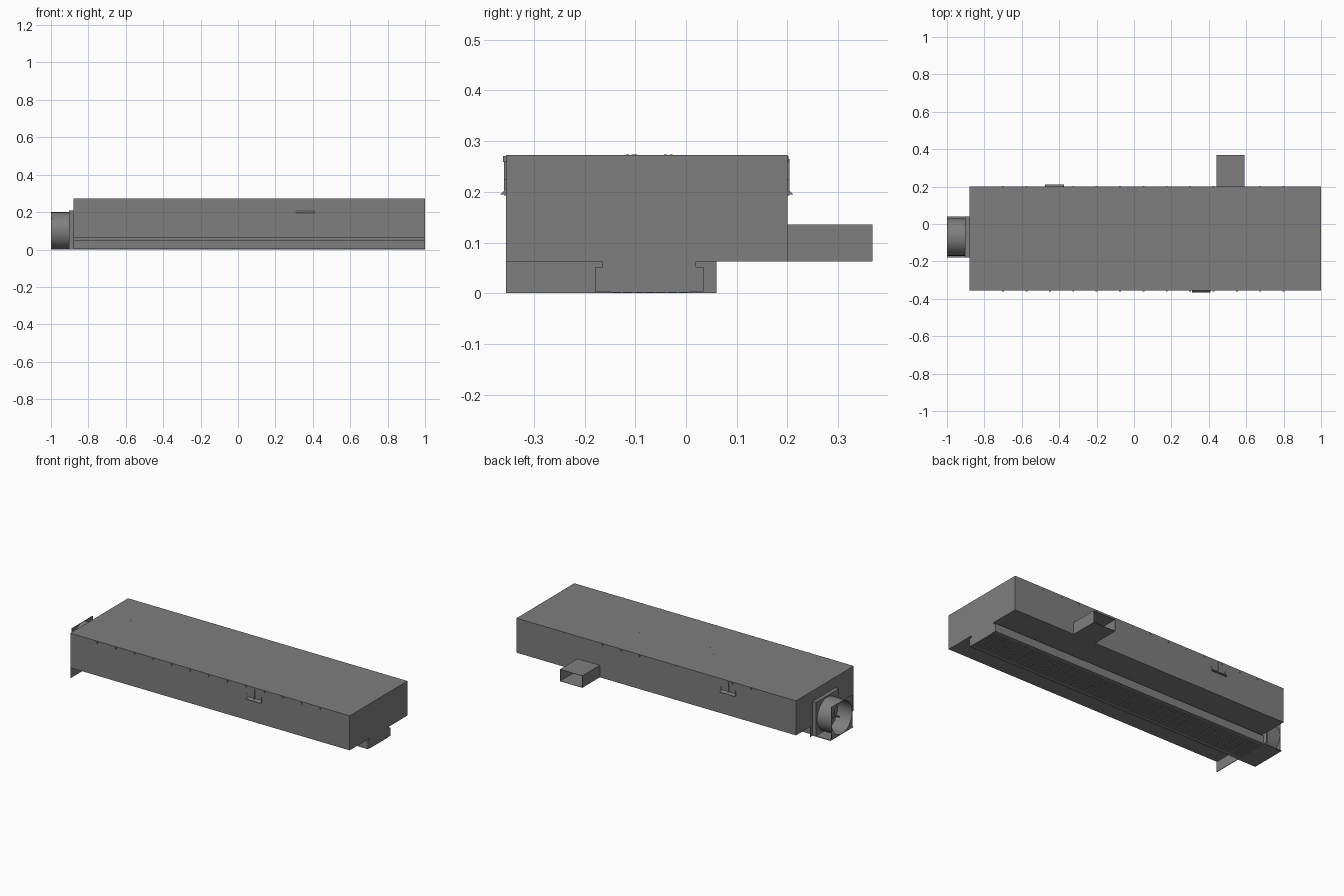
import bpy, bmesh, math

if "Cube" in bpy.data.objects:
    bpy.data.objects.remove(bpy.data.objects["Cube"])

# Dark grey sheet metal
metal = bpy.data.materials.new("dark_metal")
metal.diffuse_color = (0.21, 0.21, 0.21, 1)
metal.use_nodes = True
metal.node_tree.nodes["Principled BSDF"].inputs["Base Color"].default_value = metal.diffuse_color


def finish(name, bm, smooth=False):
    bmesh.ops.recalc_face_normals(bm, faces=bm.faces)
    me = bpy.data.meshes.new(name)
    bm.to_mesh(me)
    bm.free()
    me.materials.append(metal)
    ob = bpy.data.objects.new(name, me)
    bpy.context.collection.objects.link(ob)
    if smooth:
        bpy.ops.object.select_all(action='DESELECT')
        ob.select_set(True)
        bpy.context.view_layer.objects.active = ob
        bpy.ops.object.shade_smooth_by_angle(angle=math.radians(30))
    return ob


def add_box(bm, x0, x1, y0, y1, z0, z1):
    vs = bmesh.ops.create_cube(bm, size=1)['verts']
    for v in vs:
        v.co.x = x1 if v.co.x > 0 else x0
        v.co.y = y1 if v.co.y > 0 else y0
        v.co.z = z1 if v.co.z > 0 else z0
    return vs


def boxes(name, *dims):
    bm = bmesh.new()
    for d in dims:
        add_box(bm, *d)
    return finish(name, bm)


def lathe_x(name, x0, x1, inner, outer, cy, cz, n=32, square=False):
    """Ring along x with a round bore and a round or square outside."""
    bm = bmesh.new()
    loops = []
    for x, r, sq in ((x0, inner, 0), (x0, outer, square), (x1, outer, square), (x1, inner, 0)):
        loop = []
        for i in range(n):
            c, s = math.cos(math.tau * i / n), math.sin(math.tau * i / n)
            k = r / max(abs(c), abs(s)) if sq else r
            loop.append(bm.verts.new((x, cy + k * c, cz + k * s)))
        loops.append(loop)
    for a, b in zip(loops, loops[1:] + loops[:1]):
        for i in range(n):
            j = (i + 1) % n
            bm.faces.new((a[i], a[j], b[j], b[i]))
    return finish(name, bm, True)


L, R, F, B = -0.88, 1.0, -0.355, 0.20   # housing extents

# Main housing, recessed neck and lower channel
boxes("housing", (L, R, F, B, 0.063, 0.273))
boxes("neck", (L, R, -0.165, 0.02, 0.045, 0.068))
boxes("lower_channel", (L, R, -0.18, 0.035, 0.003, 0.052))

# Grating under the channel: long bars, cross bars
bm = bmesh.new()
for i in range(8):
    y = -0.15 + i * 0.022
    add_box(bm, L, R, y, y + 0.004, 0, 0.005)
for i in range(40):
    x = L + i * (R - L - 0.004) / 39
    add_box(bm, x, x + 0.004, -0.15, 0.008, 0.001, 0.005)
finish("bottom_grating", bm)

# Thin end plate hanging below the housing
boxes("end_plate", (L, L + 0.003, F, 0.06, 0, 0.07))

# Open rectangular duct at the back
X0, X1, Y1, Z0, Z1, T = 0.44, 0.59, 0.368, 0.063, 0.136, 0.002
boxes("back_duct", (X0, X1, B, Y1, Z0, Z0 + T), (X0, X1, B, Y1, Z1 - T, Z1),
      (X0, X0 + T, B, Y1, Z0 + T, Z1 - T), (X1 - T, X1, B, Y1, Z0 + T, Z1 - T))

# Round inlet with mounting flange, square end frame and fan
CY, CZ = -0.07, 0.1
boxes("inlet_flange", (-0.903, L, -0.18, 0.04, 0, 0.208))
lathe_x("inlet_tube", -0.998, -0.9, 0.098, 0.1, CY, CZ)
lathe_x("inlet_frame", -1.0, -0.996, 0.098, 0.1, CY, CZ, square=True)
boxes("inlet_base", (-1.0, L, -0.18, 0.04, 0, 0.004))
lathe_x("fan_hub", -0.935, -0.9, 0.008, 0.028, CY, CZ, 16)
bm = bmesh.new()
for i in range(3):
    a = math.tau * i / 3 + math.pi / 2
    for v in add_box(bm, -0.925, -0.915, 0.02, 0.099, -0.004, 0.004):
        y, z = v.co.y, v.co.z
        v.co.y = CY + y * math.cos(a) - z * math.sin(a)
        v.co.z = CZ + y * math.sin(a) + z * math.cos(a)
finish("fan_supports", bm)

# Clips along the upper edges
bm = bmesh.new()
for i in range(13):
    x = -0.70 + i * 0.125
    add_box(bm, x - 0.005, x + 0.005, F - 0.006, F, 0.259, 0.271)
    add_box(bm, x - 0.005, x + 0.005, B, B + 0.002, 0.259, 0.271)
add_box(bm, R - 0.001, R, 0.05, 0.06, 0.255, 0.265)
finish("edge_clips", bm)


# Latch: strap with wedge-shaped grip and end tabs
def latch(name, cx, y, s):
    bm = bmesh.new()
    pts = ((0, 0.207), (0, 0.195), (0.011, 0.195))
    ends = [[bm.verts.new((cx + dx, y + s * d, z)) for d, z in pts] for dx in (-0.05, 0.05)]
    bm.faces.new(ends[0])
    bm.faces.new(ends[1])
    for i in range(3):
        j = (i + 1) % 3
        bm.faces.new((ends[0][i], ends[0][j], ends[1][j], ends[1][i]))
    ys = sorted((y, y + s * 0.004))
    add_box(bm, cx - 0.003, cx + 0.003, *ys, 0.2, 0.265)
    for dx in (-0.048, 0.048):
        add_box(bm, cx + dx - 0.002, cx + dx + 0.002, *ys, 0.193, 0.225)
    finish(name, bm)


latch("front_latch", 0.36, F, -1)
latch("back_latch", -0.425, B, 1)

# Small screws on the roof
bm = bmesh.new()
for x, y in ((-0.70, -0.03), (-0.60, -0.105), (-0.16, -0.04), (-0.09, -0.1), (-0.05, -0.04),
             (0.0, -0.1), (0.34, -0.04), (0.41, -0.1), (0.74, -0.115)):
    vs = bmesh.ops.create_cone(bm, segments=6, radius1=0.003, radius2=0.003,
                               depth=0.002, cap_ends=True)['verts']
    bmesh.ops.translate(bm, verts=vs, vec=(x, y, 0.2728))
finish("roof_screws", bm)
